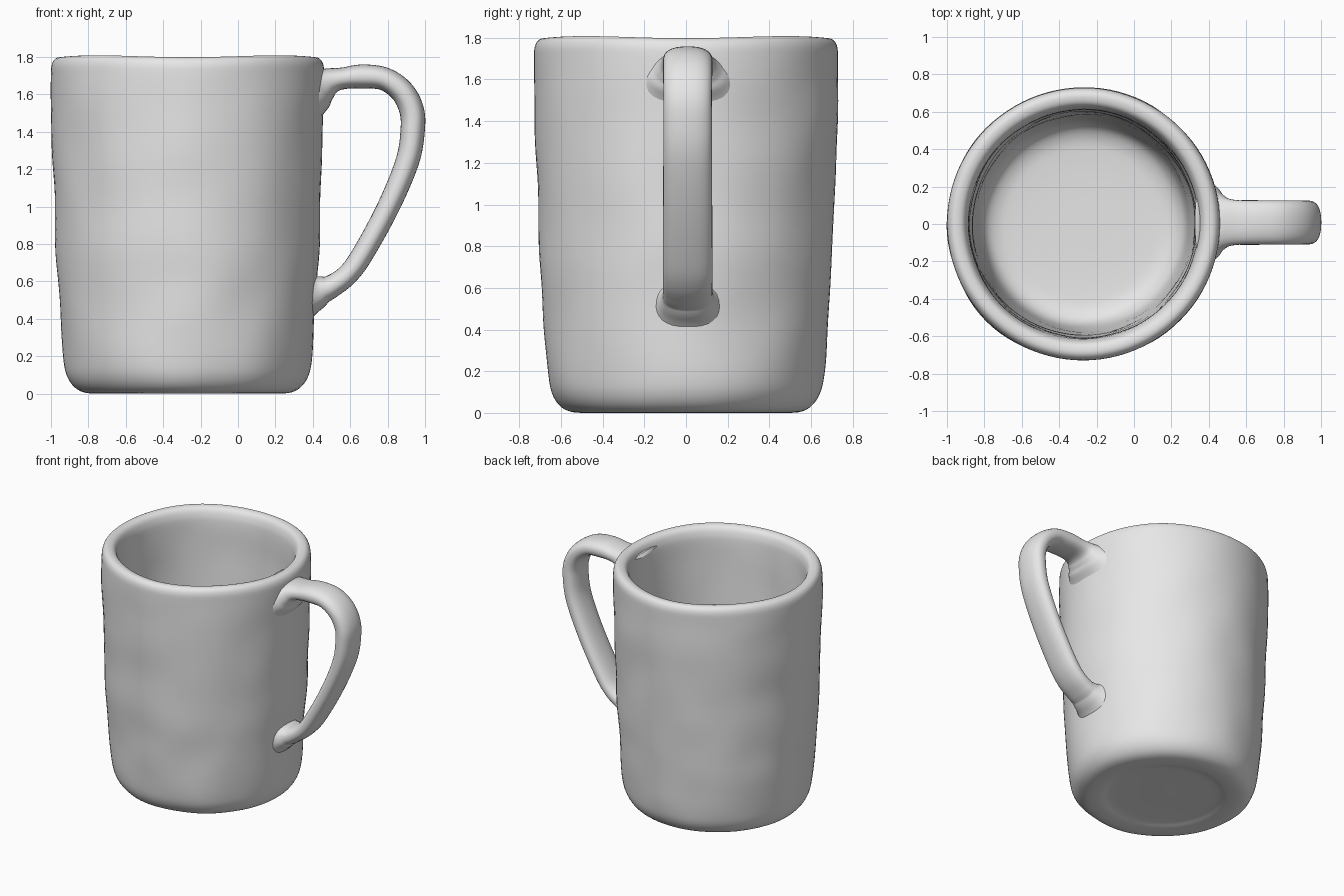
import bpy
import bmesh
import math
from mathutils import Vector, noise

if "Cube" in bpy.data.objects:
    bpy.data.objects.remove(bpy.data.objects["Cube"])

CX = -0.27          # axis of the cup
SEG = 96            # steps around the cup

clay = bpy.data.materials.new("grey clay")
clay.diffuse_color = (0.8, 0.8, 0.8, 1)
clay.use_nodes = True
clay.node_tree.nodes["Principled BSDF"].inputs["Base Color"].default_value = clay.diffuse_color


def spline(pts, steps):
    """Smooth curve through points of any dimension."""
    out = []
    for i in range(len(pts) - 1):
        quad = [pts[max(i - 1, 0)], pts[i], pts[i + 1], pts[min(i + 2, len(pts) - 1)]]
        for s in range(steps):
            t = s / steps
            out.append([0.5 * (2 * b + (c - a) * t + (2 * a - 5 * b + 4 * c - d) * t * t
                               + (3 * b - a - 3 * c + d) * t ** 3) for a, b, c, d in zip(*quad)])
    out.append(list(pts[-1]))
    return out


def loft(name, rings):
    """Skin a list of closed rings and cap both ends."""
    bm = bmesh.new()
    loops = [[bm.verts.new(p) for p in ring] for ring in rings]
    n = len(loops[0])
    for a, b in zip(loops, loops[1:]):
        for i in range(n):
            j = (i + 1) % n
            bm.faces.new((a[i], a[j], b[j], b[i]))
    bm.faces.new(loops[0])
    bm.faces.new(loops[-1])
    bmesh.ops.recalc_face_normals(bm, faces=bm.faces)
    mesh = bpy.data.meshes.new(name)
    bm.to_mesh(mesh)
    bm.free()
    mesh.shade_smooth()
    mesh.materials.append(clay)
    ob = bpy.data.objects.new(name, mesh)
    bpy.context.collection.objects.link(ob)
    return ob


# Cup: turned profile (radius, height) from the underside, over the rim, to the inner floor
profile = [(0.02, 0.02), (0.25, 0.02), (0.38, 0.017), (0.45, 0.003), (0.54, 0.003),
           (0.60, 0.03), (0.642, 0.09), (0.662, 0.18), (0.677, 0.36), (0.69, 0.56),
           (0.703, 0.76), (0.711, 1.0), (0.721, 1.25), (0.728, 1.5), (0.73, 1.70),
           (0.725, 1.765), (0.705, 1.796), (0.675, 1.803), (0.642, 1.79), (0.622, 1.75),
           (0.613, 1.68), (0.607, 1.45), (0.595, 1.0), (0.58, 0.6), (0.56, 0.32),
           (0.53, 0.19), (0.46, 0.135), (0.35, 0.12), (0.18, 0.115), (0.02, 0.115)]


def cup_point(r, z, ang):
    """Hand-formed surface: slight dents in the wall and a gently waving rim."""
    c, s = math.cos(ang), math.sin(ang)
    wall = min(1, max(0, (r - 0.5) / 0.1)) * min(1, max(0, (1.8 - z) / 0.2))
    dent = 0.009 * noise.noise(Vector((c * 2.2, s * 2.2, z * 3.2))) * wall
    wave = -0.005 * math.cos(4 * ang) * max(0, (z - 1.4) / 0.4)
    return (CX + (r + dent) * c, (r + dent) * s, z + wave)


loft("cup", [[cup_point(r, z, math.tau * i / SEG) for i in range(SEG)]
             for r, z in spline(profile, 4)])

# Handle: strap swept along (x, z, half thickness, half width), flared into the wall
path = [(0.385, 1.615, 0.155, 0.235), (0.42, 1.63, 0.125, 0.20), (0.455, 1.65, 0.095, 0.16),
        (0.50, 1.672, 0.070, 0.130), (0.56, 1.685, 0.058, 0.119), (0.66, 1.695, 0.064, 0.118),
        (0.78, 1.683, 0.062, 0.118), (0.875, 1.618, 0.064, 0.118), (0.927, 1.52, 0.066, 0.116),
        (0.934, 1.41, 0.065, 0.117), (0.905, 1.24, 0.063, 0.117), (0.80, 0.99, 0.060, 0.118),
        (0.66, 0.735, 0.058, 0.119), (0.58, 0.63, 0.057, 0.119), (0.50, 0.573, 0.062, 0.119),
        (0.455, 0.555, 0.075, 0.124), (0.42, 0.543, 0.098, 0.138), (0.375, 0.535, 0.135, 0.165)]
line = spline(path, 6)
rings = []
for k, (x, z, a, b) in enumerate(line):
    p, q = line[max(k - 1, 0)], line[min(k + 1, len(line) - 1)]
    tangent = Vector((q[0] - p[0], 0, q[1] - p[1])).normalized()
    normal = Vector((-tangent.z, 0, tangent.x))
    ring = []
    for i in range(32):
        c, s = math.cos(math.tau * i / 32), math.sin(math.tau * i / 32)
        # slightly squared oval section
        u = math.copysign(abs(c) ** 0.85, c) * a
        v = math.copysign(abs(s) ** 0.85, s) * b
        ring.append(Vector((x, 0.008 + v, z)) + normal * u)
    rings.append(ring)
loft("handle", rings)
